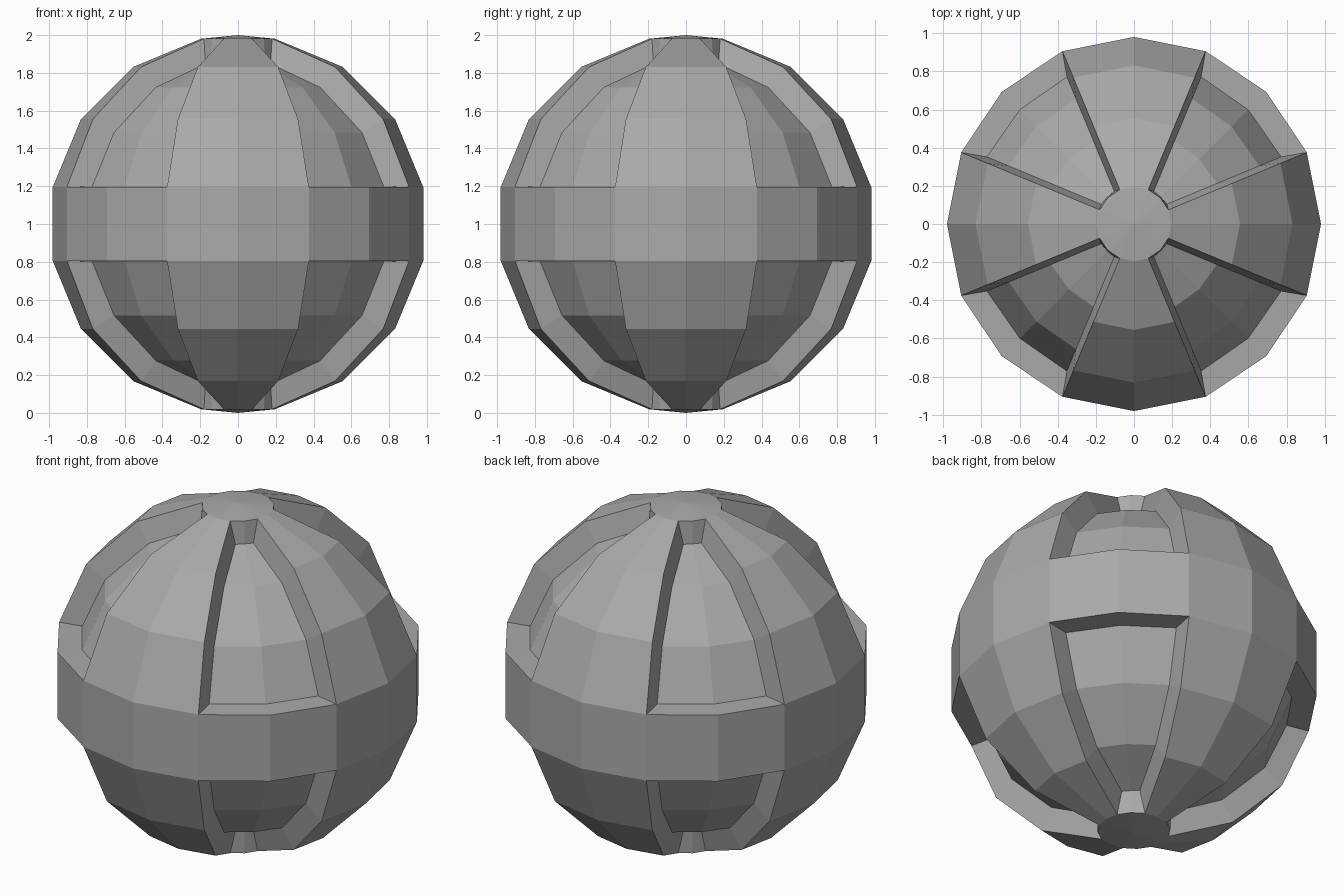
import bpy, bmesh
from math import sin, cos, atan2, pi, radians
from mathutils import Vector

if "Cube" in bpy.data.objects:
    bpy.data.objects.remove(bpy.data.objects["Cube"])

SEGMENTS = 16
STEP = 2 * pi / SEGMENTS      # same angular step round and up the ball
DEPTH = 0.13                  # how far the panels sink
TAPER = 0.03                  # how far the panel walls lean in
CENTRE = Vector((0, 0, 1))

grey = bpy.data.materials.new("mid_grey")
grey.use_nodes = True
colour = (0.4, 0.4, 0.4, 1)
grey.diffuse_color = colour
grey.node_tree.nodes["Principled BSDF"].inputs["Base Color"].default_value = colour

bm = bmesh.new()

# Faceted ball: half-circle profile spun round z
polar = [0] + [STEP * (i + 0.5) for i in range(SEGMENTS // 2)] + [pi]
profile = [bm.verts.new((sin(a), 0, cos(a))) for a in polar]
edges = [bm.edges.new(pair) for pair in zip(profile, profile[1:])]
bmesh.ops.spin(bm, geom=profile + edges, cent=(0, 0, 0), axis=(0, 0, 1),
               angle=2 * pi, steps=SEGMENTS, use_merge=True)
bmesh.ops.remove_doubles(bm, verts=bm.verts, dist=0.001)
bmesh.ops.recalc_face_normals(bm, faces=bm.faces)


def quadrant_faces(mid, top):
    """Faces of one diagonal panel, between the belt and a cap."""
    found = []
    for f in bm.faces:
        c = f.calc_center_median()
        off = (atan2(c.y, c.x) - mid + pi) % (2 * pi) - pi
        height = c.z * top
        if abs(off) < STEP and 0.25 < height < 0.95:
            found.append(f)
    return found


# Sunken panels: two columns wide on each diagonal, above and below the belt
for quarter in range(4):
    mid = radians(45 + 90 * quarter)
    for top in (1, -1):
        faces = quadrant_faces(mid, top)
        result = bmesh.ops.extrude_face_region(bm, geom=faces)
        for v in [g for g in result["geom"] if isinstance(g, bmesh.types.BMVert)]:
            az = atan2(v.co.y, v.co.x)
            off = (az - mid + pi) % (2 * pi) - pi
            height = v.co.z * top
            around = Vector((-sin(az), cos(az), 0))
            up = around.cross(v.co) * -top
            shift = Vector()
            if abs(off) > STEP / 2:
                shift -= around * TAPER * (1 if off > 0 else -1)
            if height < 0.3:
                shift += up * TAPER
            elif height > 0.95:
                shift -= up * TAPER
            v.co = v.co * (1 - DEPTH) + shift
        bmesh.ops.delete(bm, geom=[f for f in faces if f.is_valid], context="FACES")

bmesh.ops.recalc_face_normals(bm, faces=bm.faces)
bmesh.ops.translate(bm, verts=bm.verts, vec=CENTRE)

mesh = bpy.data.meshes.new("panelled_ball")
bm.to_mesh(mesh)
bm.free()
mesh.materials.append(grey)
ball = bpy.data.objects.new("panelled_ball", mesh)
bpy.context.collection.objects.link(ball)
